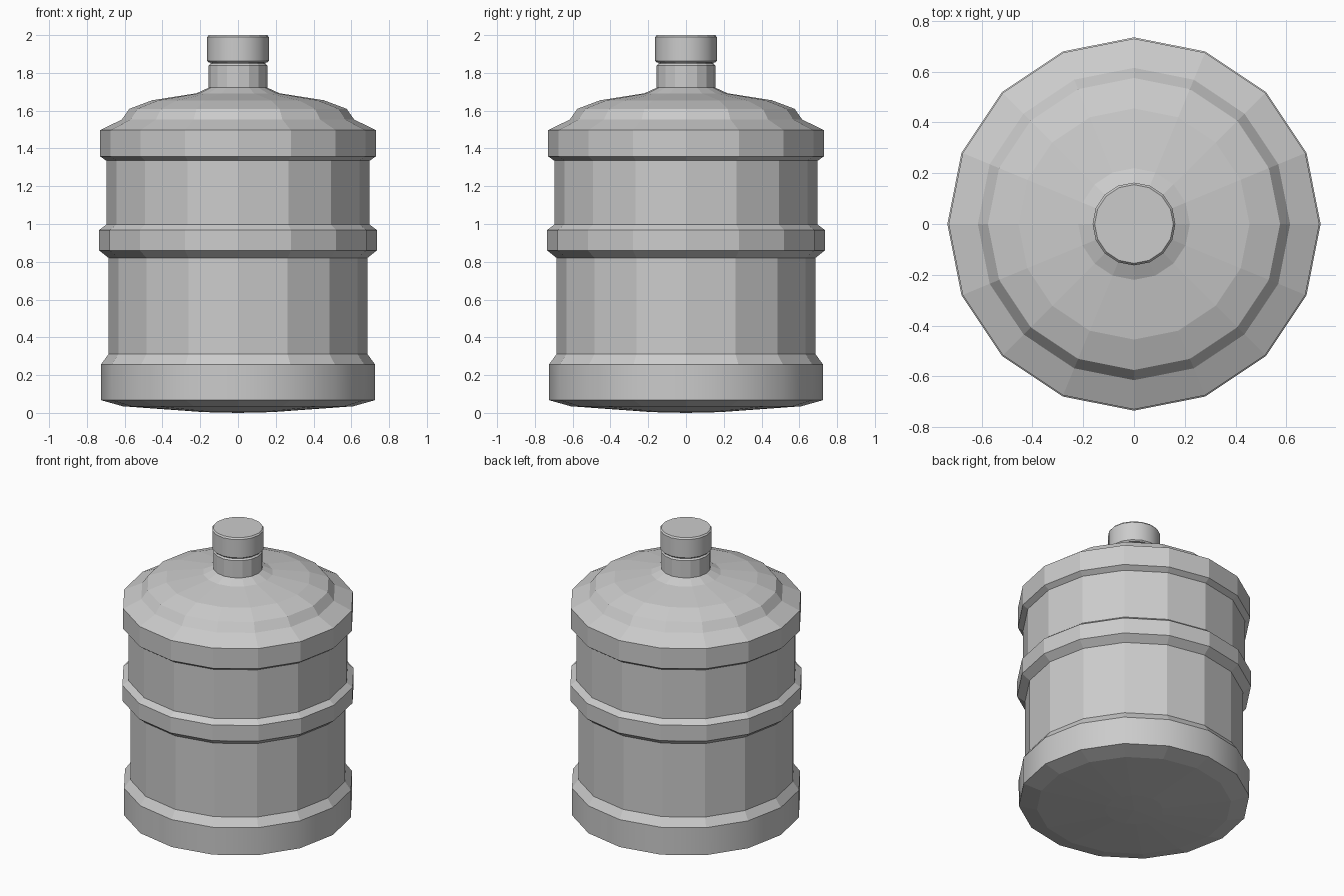
import bpy, bmesh, math

if "Cube" in bpy.data.objects:
    bpy.data.objects.remove(bpy.data.objects["Cube"])


def lathe(name, profile, sides=16, smooth_bands=()):
    """Revolve (radius, z) points around z; radius 0 makes a pole."""
    bm = bmesh.new()
    rings = []
    for r, z in profile:
        if r == 0:
            rings.append([bm.verts.new((0, 0, z))])
        else:
            rings.append([bm.verts.new((r * math.cos(2 * math.pi * i / sides),
                                        r * math.sin(2 * math.pi * i / sides), z))
                          for i in range(sides)])
    for k, (a, b) in enumerate(zip(rings, rings[1:])):
        for i in range(sides):
            j = (i + 1) % sides
            if len(a) == 1:
                f = bm.faces.new((a[0], b[j], b[i]))
            elif len(b) == 1:
                f = bm.faces.new((a[i], a[j], b[0]))
            else:
                f = bm.faces.new((a[i], a[j], b[j], b[i]))
            f.smooth = k in smooth_bands
    # Keep smooth bands crisp where they meet flat ones
    for e in bm.edges:
        if len(e.link_faces) == 2 and e.calc_face_angle(0) > math.radians(30):
            e.smooth = False
    bmesh.ops.recalc_face_normals(bm, faces=bm.faces)
    mesh = bpy.data.meshes.new(name)
    bm.to_mesh(mesh)
    bm.free()
    obj = bpy.data.objects.new(name, mesh)
    bpy.context.collection.objects.link(obj)
    return obj


# Bottle: shallow domed base, three raised bands, stepped shoulder and neck
lathe("bottle_body", [
    (0, 0.0), (0.18, 0.004), (0.61, 0.035), (0.735 * 0.985, 0.067),
    (0.725, 0.257), (0.685, 0.312),
    (0.685, 0.82), (0.735, 0.86), (0.735, 0.968), (0.697, 0.997),
    (0.697, 1.335), (0.73, 1.358), (0.73, 1.497),
    (0.615, 1.553), (0.575, 1.61), (0.455, 1.655), (0.22, 1.692),
    (0.155, 1.722), (0.155, 1.84), (0.145, 1.85), (0.145, 1.87), (0, 1.87),
], smooth_bands=(3,))

# Cap: short cylinder with a softened top rim
lathe("bottle_cap", [
    (0, 1.856), (0.155, 1.856), (0.163, 1.864), (0.163, 1.99),
    (0.155, 2.0), (0, 2.0),
], smooth_bands=(2,))
